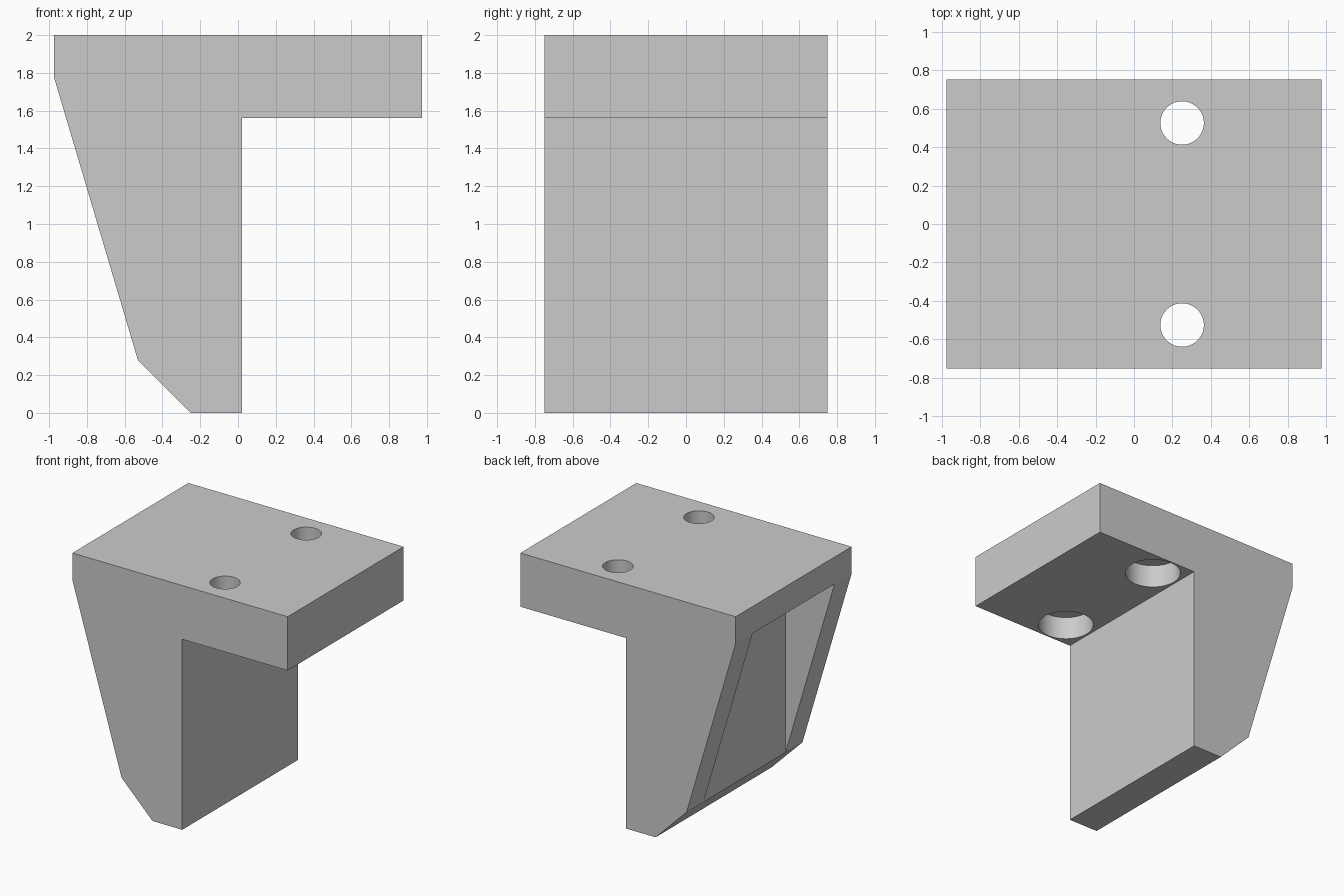
import bpy, bmesh, math
from mathutils import Matrix

cube = bpy.data.objects.get("Cube")
if cube:
    bpy.data.objects.remove(cube, do_unlink=True)

grey = bpy.data.materials.new("light grey")
grey.use_nodes = True
colour = (0.6, 0.6, 0.6, 1)
grey.diffuse_color = colour
grey.node_tree.nodes["Principled BSDF"].inputs["Base Color"].default_value = colour


def add_object(name, bm):
    bmesh.ops.recalc_face_normals(bm, faces=bm.faces)
    mesh = bpy.data.meshes.new(name)
    bm.to_mesh(mesh)
    bm.free()
    mesh.materials.append(grey)
    obj = bpy.data.objects.new(name, mesh)
    bpy.context.collection.objects.link(obj)
    return obj


def prism(name, profile, half_depth):
    """Extrude an x-z outline symmetrically along y."""
    bm = bmesh.new()
    face = bm.faces.new([bm.verts.new((x, -half_depth, z)) for x, z in profile])
    extruded = bmesh.ops.extrude_face_region(bm, geom=[face])["geom"]
    verts = [v for v in extruded if isinstance(v, bmesh.types.BMVert)]
    bmesh.ops.translate(bm, verts=verts, vec=(0, 2 * half_depth, 0))
    return add_object(name, bm)


def cylinder(name, x, y, radius, bottom, top):
    bm = bmesh.new()
    bmesh.ops.create_cone(bm, cap_ends=True, segments=64, radius1=radius,
                          radius2=radius, depth=top - bottom,
                          matrix=Matrix.Translation((x, y, (top + bottom) / 2)))
    return add_object(name, bm)


def cut(target, cutter):
    cutter.hide_render = True
    mod = target.modifiers.new("cut", 'BOOLEAN')
    mod.operation = 'DIFFERENCE'
    mod.solver = 'EXACT'
    mod.object = cutter
    bpy.context.view_layer.objects.active = target
    bpy.ops.object.modifier_apply(modifier=mod.name)
    bpy.data.objects.remove(cutter, do_unlink=True)


# Bracket: top plate, tapered leg and chamfered foot in one outline
bracket = prism("bracket", [(-0.975, 2), (-0.975, 1.78), (-0.53, 0.28), (-0.25, 0),
                            (0.02, 0), (0.02, 1.56), (0.975, 1.56), (0.975, 2)], 0.75)

# Pocket between the two side ribs, open on the sloped face
cut(bracket, prism("pocket_cutter", [(-1.2, 0.2), (-0.531, 0.2),
                                     (-0.531, 1.779), (-1.2, 1.779)], 0.53))

# Two bolt holes, counterbored from underneath
for y in (-0.525, 0.525):
    cut(bracket, cylinder("bolt_hole_cutter", 0.25, y, 0.113, 1.4, 2.2))
    cut(bracket, cylinder("counterbore_cutter", 0.25, y, 0.213, 1.4, 1.75))

# Smooth hole walls, sharp edges elsewhere
bpy.ops.object.select_all(action='DESELECT')
bracket.select_set(True)
bpy.context.view_layer.objects.active = bracket
bpy.ops.object.shade_smooth_by_angle(angle=math.radians(10))
